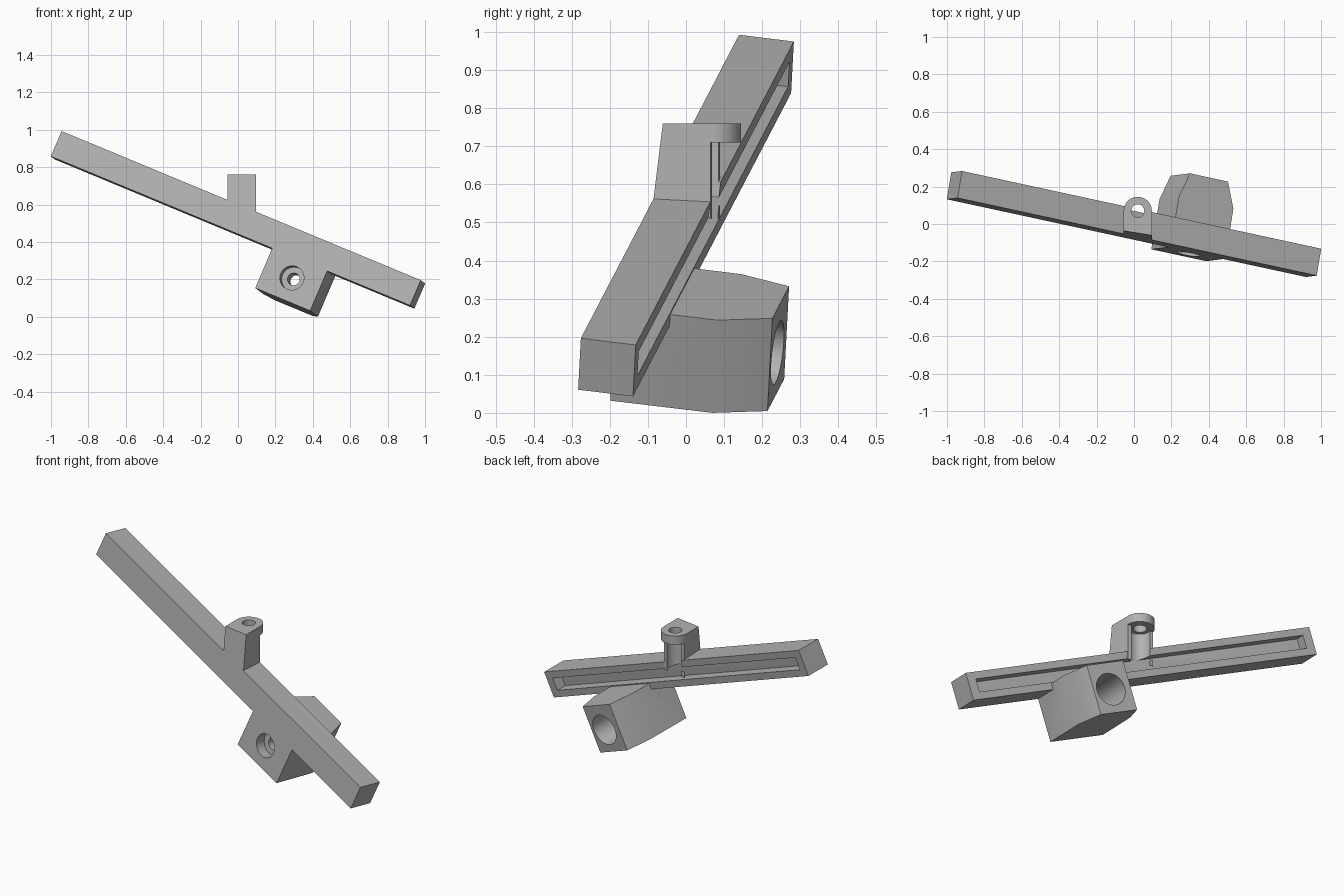
import bpy, bmesh, math
from mathutils import Matrix, Vector

cube = bpy.data.objects.get("Cube")
if cube:
    bpy.data.objects.remove(cube, do_unlink=True)

# Tilted frame of the bar: u along it, v to its back, w up
u = Vector((0.906, -0.196, -0.376)).normalized()
w = Vector((0.385, 0.05, 0.922))
w = (w - u * w.dot(u)).normalized()
v = w.cross(u)
FRAME = Matrix.Translation((0, 0, 0.518)) @ Matrix((u, v, w)).transposed().to_4x4()

gray = bpy.data.materials.new("plain gray")
gray.use_nodes = True
gray.diffuse_color = (0.45, 0.45, 0.45, 1)
gray.node_tree.nodes["Principled BSDF"].inputs["Base Color"].default_value = gray.diffuse_color


def prism(name, outline, low, high, matrix=Matrix()):
    """Extrude a plan outline between two heights."""
    bm = bmesh.new()
    base = bm.faces.new([bm.verts.new((x, y, low)) for x, y in outline])
    top = bmesh.ops.extrude_face_region(bm, geom=[base])["geom"]
    bmesh.ops.translate(bm, vec=(0, 0, high - low),
                        verts=[g for g in top if isinstance(g, bmesh.types.BMVert)])
    bmesh.ops.recalc_face_normals(bm, faces=bm.faces)
    mesh = bpy.data.meshes.new(name)
    bm.to_mesh(mesh)
    bm.free()
    mesh.transform(matrix)
    mesh.materials.append(gray)
    obj = bpy.data.objects.new(name, mesh)
    bpy.context.collection.objects.link(obj)
    return obj


def box(name, x0, x1, y0, y1, z0, z1, matrix=FRAME):
    return prism(name, [(x0, y0), (x1, y0), (x1, y1), (x0, y1)], z0, z1, matrix)


def arc(cx, cy, r, start=0.0, sweep=2 * math.pi, n=48):
    return [(cx + r * math.cos(start + sweep * i / n),
             cy + r * math.sin(start + sweep * i / n)) for i in range(n)]


def bore(r, v0, v1):
    """Cylinder along the depth of the bar, through the block centre."""
    turn = Matrix.Translation((0.409, 0, -0.18)) @ Matrix.Rotation(-math.pi / 2, 4, "X")
    return prism("bore", arc(0, 0, r), v0, v1, FRAME @ turn)


def combine(target, tool, operation="DIFFERENCE"):
    mod = target.modifiers.new("combine", "BOOLEAN")
    mod.operation, mod.object, mod.solver = operation, tool, "EXACT"
    bpy.context.view_layer.objects.active = target
    bpy.ops.object.modifier_apply(modifier=mod.name)
    bpy.data.objects.remove(tool, do_unlink=True)


HALF = 0.0735
PX, PY, PR = 0.02, 0.07, 0.075

# Upright post with a rounded collar, front trimmed flush with the bar
post = prism("post", [(PX - PR, -0.25), (PX + PR, -0.25)]
             + arc(PX, PY, PR, 0, math.pi) + [(PX - PR, PY)], 0.51, 0.76)
combine(post, box("front_trim", -1, 1, -1, -HALF, -1, 1))
yaw = Matrix.Translation((PX, 0.077, 0)) @ Matrix.Rotation(math.atan2(-v.x, v.y), 4, "Z")
combine(post, box("back_trim", -0.3, 0.3, 0, 0.3, 0.4, 0.71, yaw))

# Long tilted bar
bar = box("slotted_bar", -1.06, 1.06, -HALF, HALF, -HALF, HALF)
combine(bar, post, "UNION")

# Clamp block with a tapered back
block = prism("clamp_block", [(0.247, -HALF), (0.571, -HALF), (0.568, 0.2),
                              (0.512, 0.336), (0.288, 0.336), (0.247, 0.2)],
              -0.305, -0.04, FRAME)
combine(bar, block, "UNION")

# Slot along the back of the bar
combine(bar, box("slot", -1.01, 1.01, HALF - 0.06, HALF + 0.002, -0.035, 0.035))

# Screw groove and collar hole in the post
combine(bar, prism("groove", arc(PX, PY, 0.055), 0.5, 0.71))
combine(bar, prism("collar_hole", arc(PX, PY, 0.035), 0.69, 0.8))

# Counterbored screw hole and wide socket through the block
combine(bar, bore(0.065, -0.2, -0.015))
combine(bar, bore(0.033, -0.1, 0.2))
combine(bar, bore(0.085, 0.08, 0.4))

bpy.ops.object.select_all(action="DESELECT")
bar.select_set(True)
bpy.context.view_layer.objects.active = bar
bpy.ops.object.shade_smooth_by_angle(angle=math.radians(30))
